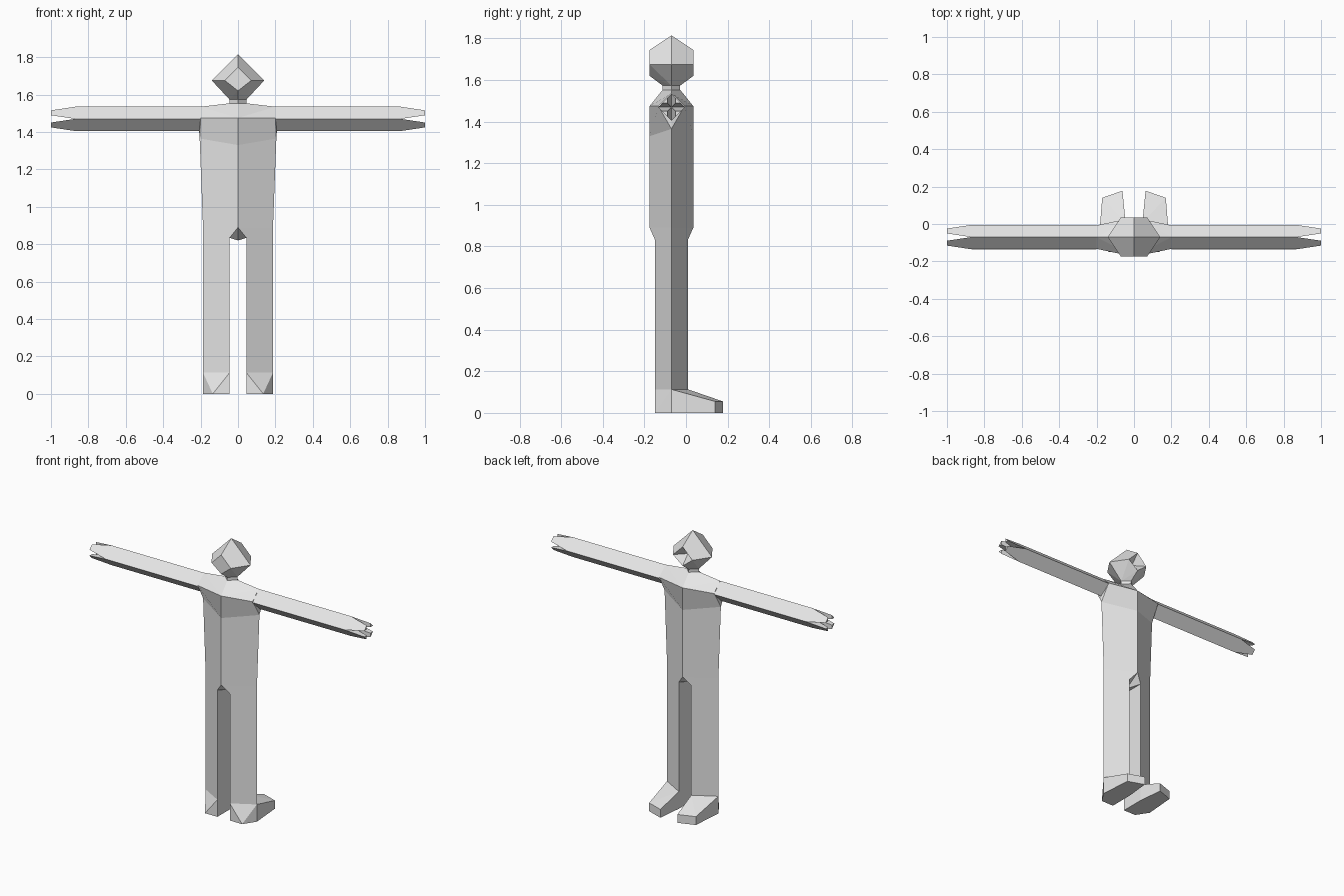
import bpy, bmesh

if "Cube" in bpy.data.objects:
    bpy.data.objects.remove(bpy.data.objects["Cube"])

grey = bpy.data.materials.new("light_grey")
grey.diffuse_color = (0.8, 0.8, 0.8, 1)
grey.use_nodes = True
grey.node_tree.nodes["Principled BSDF"].inputs["Base Color"].default_value = grey.diffuse_color
CY = -0.07   # depth of the body's centre plane


def finish(name, bm, mirror):
    """Turn a bmesh into a flat-shaded object, mirrored in x if asked."""
    bmesh.ops.recalc_face_normals(bm, faces=bm.faces)
    mesh = bpy.data.meshes.new(name)
    bm.to_mesh(mesh)
    bm.free()
    mesh.materials.append(grey)
    obj = bpy.data.objects.new(name, mesh)
    bpy.context.collection.objects.link(obj)
    if mirror:
        mod = obj.modifiers.new("mirror", 'MIRROR')
        mod.use_clip = True
        mod.merge_threshold = 0.0005
    return obj


def sheet(name, points, faces, mirror=True):
    """Named points joined by faces written as strings of point names."""
    bm = bmesh.new()
    v = {k: bm.verts.new(p) for k, p in points.items()}
    for f in faces:
        bm.faces.new([v[k] for k in f.split()])
    return finish(name, bm, mirror)


def hull(points):
    bm = bmesh.new()
    for p in points:
        bm.verts.new(p)
    bmesh.ops.convex_hull(bm, input=bm.verts)
    bmesh.ops.dissolve_limit(bm, angle_limit=0.03, verts=bm.verts, edges=bm.edges)
    bm.normal_update()
    return bm


def open_face(bm, test):
    """Remove the faces hidden in a joint."""
    bmesh.ops.delete(bm, geom=[f for f in bm.faces if test(f)], context='FACES_ONLY')


# Torso: diamond section, flaring into the arm sockets and up to the neck
points = {
    "o0": (0.187, CY, 0.89), "o1": (0.205, CY, 1.365),
    "under": (0.208, CY, 1.405), "top": (0.2, CY, 1.535), "no": (0.045, CY, 1.553),
}
faces = []
for s, y, ya, yn in (("f", -0.175, -0.133, -0.112), ("b", 0.035, -0.007, -0.028)):
    points.update({s + "0": (0, y, 0.89), s + "1": (0, y, 1.33), s + "2": (0, y, 1.475),
                   s + "a": (0.2, ya, 1.475), s + "n": (0, yn, 1.553)})
    faces += [f"{s}0 o0 o1 {s}1", f"{s}1 o1 {s}a {s}2", f"o1 under {s}a",
              f"{s}2 {s}a top", f"{s}2 top no {s}n"]
sheet("torso", points, faces)

# Legs: triangular section with an upright inner face, joined at the crotch
points = {"o0": (0.187, CY, 0.89), "oa": (0.187, CY, 0.113), "c": (0, CY, 0.82)}
faces = ["c fi bi", "fi bi ba fa"]
for s, y, yi in (("f", -0.175, -0.15), ("b", 0.035, 0.01)):
    points.update({s + "0": (0, y, 0.89), s + "i": (0.045, yi, 0.834), s + "a": (0.045, yi, 0.113)})
    faces += [f"{s}0 {s}i {s}a oa o0", f"{s}0 c {s}i"]
sheet("legs", points, faces)

# Feet: wedge from the ankle triangle to a blunt toe
sole = [(0.045, -0.15), (0.135, -0.15), (0.187, CY), (0.17, 0.14), (0.062, 0.178), (0.045, 0.01)]
bm = hull([(x, y, 0) for x, y in sole] + [(x, y, 0.055) for x, y in sole[3:5]]
          + [(0.045, -0.15, 0.113), (0.187, CY, 0.113), (0.045, 0.01, 0.113)])
open_face(bm, lambda f: f.normal.z > 0.99)
finish("feet", bm, True)

# Arms: diamond tube ending in four tapering fingers
bm = bmesh.new()
R, CZ, WRIST = 0.065, 1.47, 0.87
dirs = [(0, 1), (1, 0), (0, -1), (-1, 0)]
root = [bm.verts.new((0.208 if dz < 0 else 0.2, CY + R * dy, CZ + R * dz)) for dy, dz in dirs]
wrist = [bm.verts.new((WRIST, CY + R * dy, CZ + R * dz)) for dy, dz in dirs]
palm = bm.verts.new((WRIST, CY, CZ))
for i in range(4):
    j = (i + 1) % 4
    bm.faces.new([root[i], root[j], wrist[j], wrist[i]])
    base = [palm, wrist[i], wrist[j]]
    my, mz = (CY + R / 2 * (dirs[i][k] + dirs[j][k]) if k == 0 else
              CZ + R / 2 * (dirs[i][k] + dirs[j][k]) for k in (0, 1))
    tip = [bm.verts.new((1, my + (v.co.y - my) * 0.4, mz + (v.co.z - mz) * 0.4)) for v in base]
    for a in range(3):
        b = (a + 1) % 3
        bm.faces.new([base[a], base[b], tip[b], tip[a]])
    bm.faces.new(tip)
finish("arms", bm, True)

# Neck: short diamond collar
points, faces = {}, []
for n, z in (("l", 1.553), ("h", 1.573)):
    points.update({n + "f": (0, -0.112, z), n + "o": (0.045, CY, z), n + "b": (0, -0.028, z)})
sheet("neck", points, ["lf lo ho hf", "lo lb hb ho"])

# Head: faceted block with a diamond front and back, the face side dented
pts = [(0, CY, 1.815), (0.14, CY, 1.675), (-0.14, CY, 1.675),
       (0.045, CY, 1.573), (-0.045, CY, 1.573), (0, -0.112, 1.573), (0, -0.028, 1.573)]
for y in (-0.175, 0.035):
    pts += [(0, y, 1.745), (0.07, y, 1.675), (-0.07, y, 1.675), (0, y, 1.62)]
bm = hull(pts)
open_face(bm, lambda f: f.normal.z < -0.99)
face = [f for f in bm.faces if f.normal.y > 0.99]
for v in bmesh.ops.poke(bm, faces=face)["verts"]:
    v.co = (0, -0.02, 1.68)
finish("head", bm, False)
